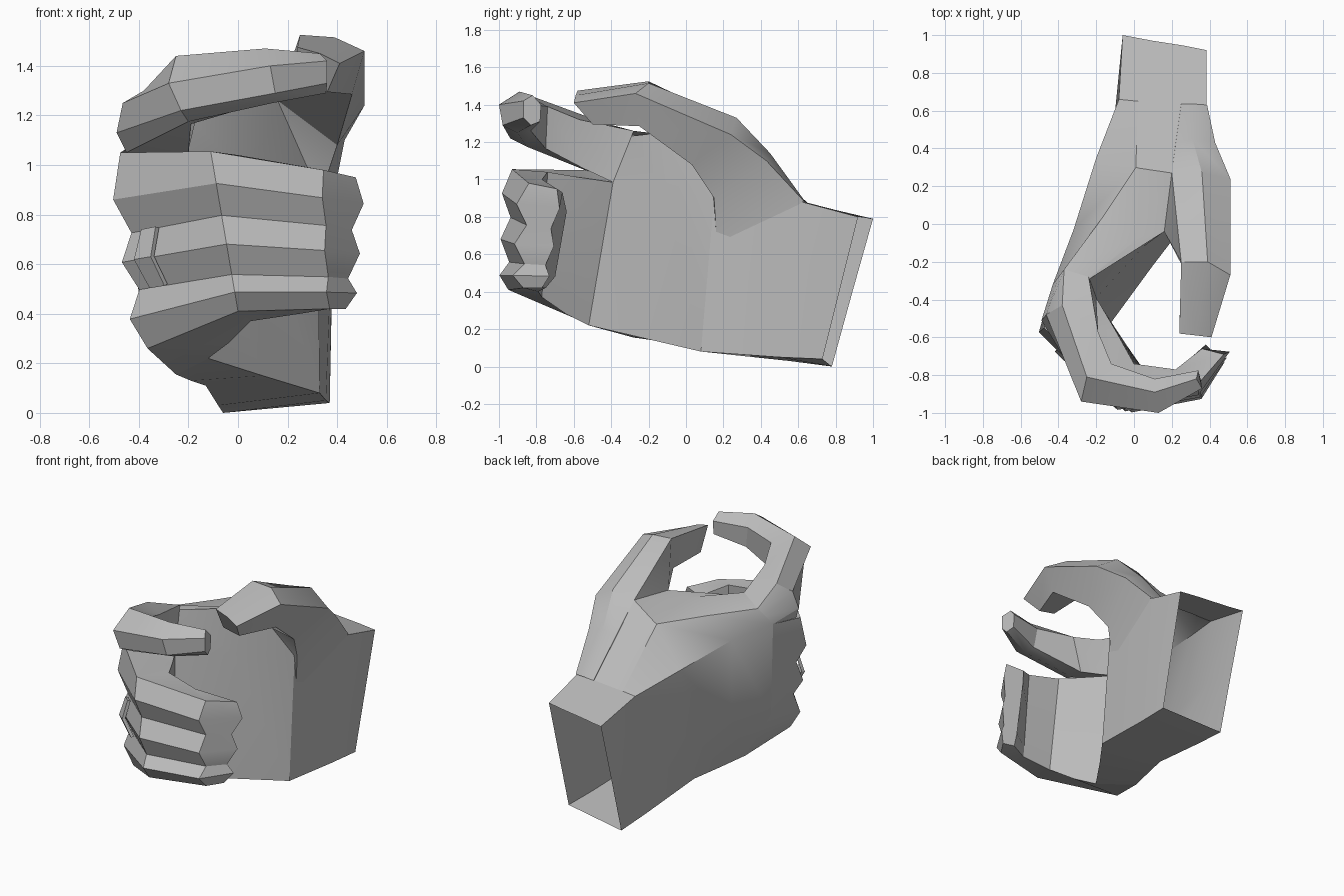
import bpy
import bmesh
import math
from mathutils import Vector

default_cube = bpy.data.objects.get("Cube")
if default_cube:
    bpy.data.objects.remove(default_cube, do_unlink=True)

# One plain grey for the whole hand
grey = bpy.data.materials.new("plain grey")
grey.use_nodes = True
colour = (.5, .5, .5, 1)
grey.diffuse_color = colour
grey.node_tree.nodes["Principled BSDF"].inputs["Base Color"].default_value = colour


def loft(name, sections, closed=True, cap_end=False):
    """Skin a row of matching cross-sections with quads."""
    mesh_builder = bmesh.new()
    rings = [[mesh_builder.verts.new(point) for point in section] for section in sections]
    count = len(rings[0])
    for ring, following in zip(rings, rings[1:]):
        for i in range(count if closed else count - 1):
            j = (i + 1) % count
            mesh_builder.faces.new((ring[i], ring[j], following[j], following[i]))
    if cap_end:
        mesh_builder.faces.new(rings[-1])
    bmesh.ops.recalc_face_normals(mesh_builder, faces=mesh_builder.faces)
    mesh = bpy.data.meshes.new(name)
    mesh_builder.to_mesh(mesh)
    mesh_builder.free()
    mesh.materials.append(grey)
    part = bpy.data.objects.new(name, mesh)
    bpy.context.collection.objects.link(part)
    bpy.ops.object.select_all(action="DESELECT")
    part.select_set(True)
    bpy.context.view_layer.objects.active = part
    bpy.ops.object.shade_smooth_by_angle(angle=math.radians(28))
    return part


# Knuckle line, where the palm, index finger and fist meet
crease_top, crease_bottom = Vector((-.2, -.39, .985)), Vector((-.12, -.52, .22))
web_corner, ridge_corner = Vector((-.24, -.28, 1.26)), Vector((-.37, -.24, 1.2))
knuckle_high, knuckle_low = Vector((-.43, -.32, 1.08)), Vector((-.4, -.34, .45))
heel_corner = Vector((-.25, -.28, .155))

# Palm and open wrist: palm top, thumb side and hand side of the web,
# ridge, upper back, lower back, heel, lower palm
loft("palm", [
    [(.385, .92, .8), (.26, .945, .797), (.1, .97, .793), (.02, .985, .79), (-.06, 1, .79),
     (-.06, .89, .4), (-.06, .78, 0), (.37, .73, .04)],
    [(.385, .62, .88), (.25, .63, .88), (.1, .645, .877), (.02, .65, .875), (-.08, .66, .87),
     (-.1, .6, .45), (-.08, .55, .03), (.355, .5, .05)],
    [(.32, .15, .9), (.2, .27, 1.3), (.03, .295, 1.205), (.01, .3, 1.2), (-.2, .35, .96),
     (-.21, .25, .5), (-.13, .1, .11), (.33, .08, .08)],
    [(.05, -.12, .94), (.16, -.04, 1.26), (.03, -.07, 1.235), (-.17, .03, 1.2), (-.32, -.03, 1.05),
     (-.31, -.05, .5), (-.19, -.1, .13), (.1, -.22, .15)],
    [crease_top, crease_top.lerp(web_corner, .9), web_corner, ridge_corner, knuckle_high,
     knuckle_low, heel_corner, crease_bottom],
])

# Thumb: inner top, crown, outer top, outer bottom, inner bottom
loft("thumb", [
    [(.25, .635, .88), (.32, .635, .885), (.387, .63, .885), (.31, .17, .57), (.15, .25, .6)],
    [(.222, .435, 1.113), (.31, .45, 1.14), (.43, .43, 1.1), (.34, .15, .9), (.12, .12, .95)],
    [(.2, .27, 1.3), (.36, .27, 1.33), (.51, .24, 1.24), (.4, .03, 1.08), (.16, -.04, 1.26)],
    [(.25, -.2, 1.525), (.39, -.2, 1.515), (.51, -.27, 1.46), (.46, -.25, 1.285), (.27, -.25, 1.3)],
    [(.24, -.58, 1.475), (.33, -.59, 1.45), (.41, -.6, 1.41), (.36, -.5, 1.295), (.24, -.5, 1.32)],
], cap_end=True)

# Index finger: outer top, outer middle, outer bottom, underside, inner bottom, inner top
loft("index_finger", [
    [ridge_corner, (-.4, -.28, 1.14), knuckle_high, (-.42, -.32, 1), crease_top, web_corner],
    [(-.38, -.43, 1.3), (-.465, -.48, 1.25), (-.49, -.51, 1.13),
     (-.45, -.54, 1.05), (-.2, -.55, 1.06), (-.19, -.57, 1.32)],
    [(-.25, -.81, 1.44), (-.28, -.94, 1.33), (-.23, -.94, 1.22),
     (-.2, -.85, 1.175), (-.19, -.75, 1.165), (-.12, -.74, 1.39)],
    [(.11, -.89, 1.47), (.13, -1, 1.4), (.15, -.98, 1.29),
     (.14, -.9, 1.25), (.13, -.83, 1.26), (.11, -.82, 1.4)],
    [(.33, -.82, 1.45), (.36, -.87, 1.42), (.36, -.87, 1.33),
     (.355, -.83, 1.29), (.34, -.78, 1.31), (.34, -.775, 1.4)],
], cap_end=True)

# Rows down the fist: odd rows are finger crests, even rows the creases between
ROWS = (0, .2, .4, .58, .77, .88, 1)
BASE_ROWS = (0, .24, .41, .56, .7, .85, 1)


def column(top, bottom, bulge=(0, 0, 0), rows=ROWS):
    top, bottom, bulge = Vector(top), Vector(bottom), Vector(bulge)
    return [top.lerp(bottom, t) + bulge * (row % 2) for row, t in enumerate(rows)]


knuckles = [knuckle_high.lerp(knuckle_low, i / 4) for i in range(5)]
knuckles += [knuckle_low.lerp(heel_corner, i / 2) for i in (1, 2)]
bases = column((-.475, -.55, 1.05), (-.365, -.6, .26), (-.055, -.01, 0), BASE_ROWS)
joints = column((-.11, -.93, 1.055), (0, -.95, .41), (0, -.05, 0))
outside = [
    knuckles, bases, joints,
    column((.345, -.84, .98), (.37, -.87, .42), (-.01, -.06, 0)),
    column((.475, -.69, .95), (.435, -.77, .42), (.04, .03, 0)),
]
inside = [
    column(crease_top, crease_bottom),
    column((-.1, -.56, 1.01), (-.04, -.64, .28)),
    column((0, -.74, 1.04), (.05, -.77, .37)),
    column((.22, -.77, 1), (.25, -.79, .4)),
    column((.36, -.66, .93), (.36, -.75, .42), (.02, .04, 0)),
]
loft("curled_fingers",
     [outer + inner[::-1] for outer, inner in zip(outside, inside)], cap_end=True)

# Finger band wrapped over the ring finger
lift = Vector((-.012, -.016, 0))
band_edges = [[bases[row].lerp(joints[row], t) + lift for row in (2, 3, 4)]
              for t in (.16, .32)]
band = loft("finger_band", band_edges, closed=False)
band.data.shade_flat()
thickness = band.modifiers.new("thickness", "SOLIDIFY")
thickness.thickness = .02
thickness.offset = 0
